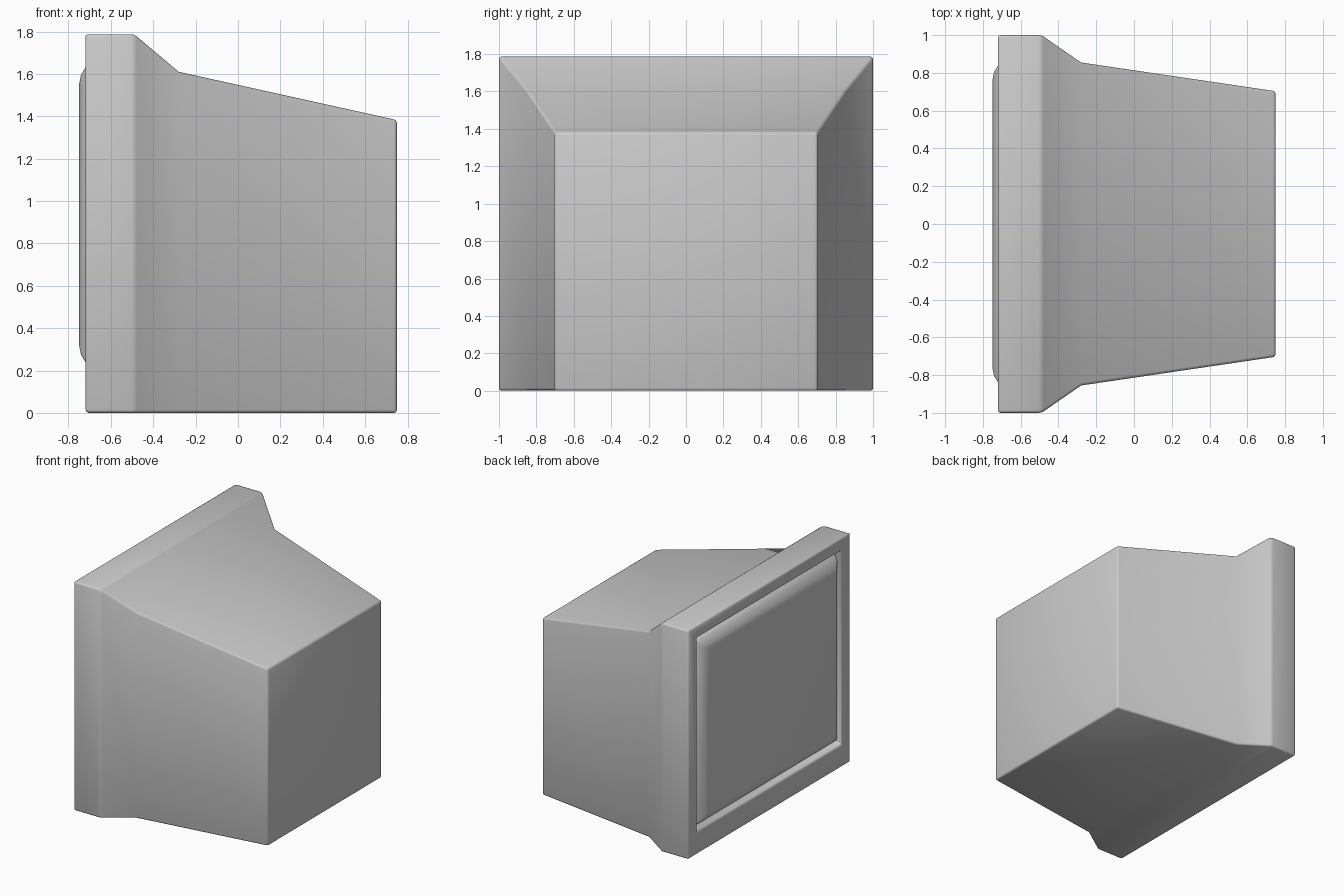
import bpy, bmesh, math

if "Cube" in bpy.data.objects:
    bpy.data.objects.remove(bpy.data.objects["Cube"])


def loft(name, rings, bevel):
    """Skin rectangular rings (x, half_width, z_low, z_high), cap both ends."""
    bm = bmesh.new()
    loops = [[bm.verts.new((x, y, z)) for y, z in
              ((-w, lo), (w, lo), (w, hi), (-w, hi))] for x, w, lo, hi in rings]
    for a, b in zip(loops, loops[1:]):
        for i in range(4):
            j = (i + 1) % 4
            bm.faces.new((a[i], a[j], b[j], b[i]))
    bm.faces.new(loops[0])
    bm.faces.new(loops[-1])
    bmesh.ops.recalc_face_normals(bm, faces=bm.faces)
    mesh = bpy.data.meshes.new(name)
    bm.to_mesh(mesh)
    bm.free()
    ob = bpy.data.objects.new(name, mesh)
    bpy.context.collection.objects.link(ob)
    mod = ob.modifiers.new("soft_edges", 'BEVEL')
    mod.width = bevel
    mod.segments = 2
    mod.limit_method = 'ANGLE'
    mod.angle_limit = math.radians(33)
    bpy.ops.object.select_all(action='DESELECT')
    ob.select_set(True)
    bpy.context.view_layer.objects.active = ob
    bpy.ops.object.modifier_apply(modifier=mod.name)
    bpy.ops.object.shade_smooth_by_angle(angle=math.radians(60))
    return ob


# Casing: recess floor, recess wall, bezel, shoulder, tapered back
loft("casing", [
    (-0.65, 0.89, 0.18, 1.69),
    (-0.72, 0.89, 0.18, 1.69),
    (-0.72, 1.00, 0.00, 1.787),
    (-0.49, 1.00, 0.00, 1.787),
    (-0.28, 0.855, 0.00, 1.61),
    (0.75, 0.703, 0.00, 1.382),
], 0.014)

# Bulging glass screen seated in the recess
loft("screen", [
    (-0.64, 0.875, 0.195, 1.675),
    (-0.675, 0.87, 0.20, 1.67),
    (-0.715, 0.845, 0.23, 1.64),
    (-0.741, 0.805, 0.275, 1.595),
    (-0.75, 0.76, 0.32, 1.55),
], 0.012)
